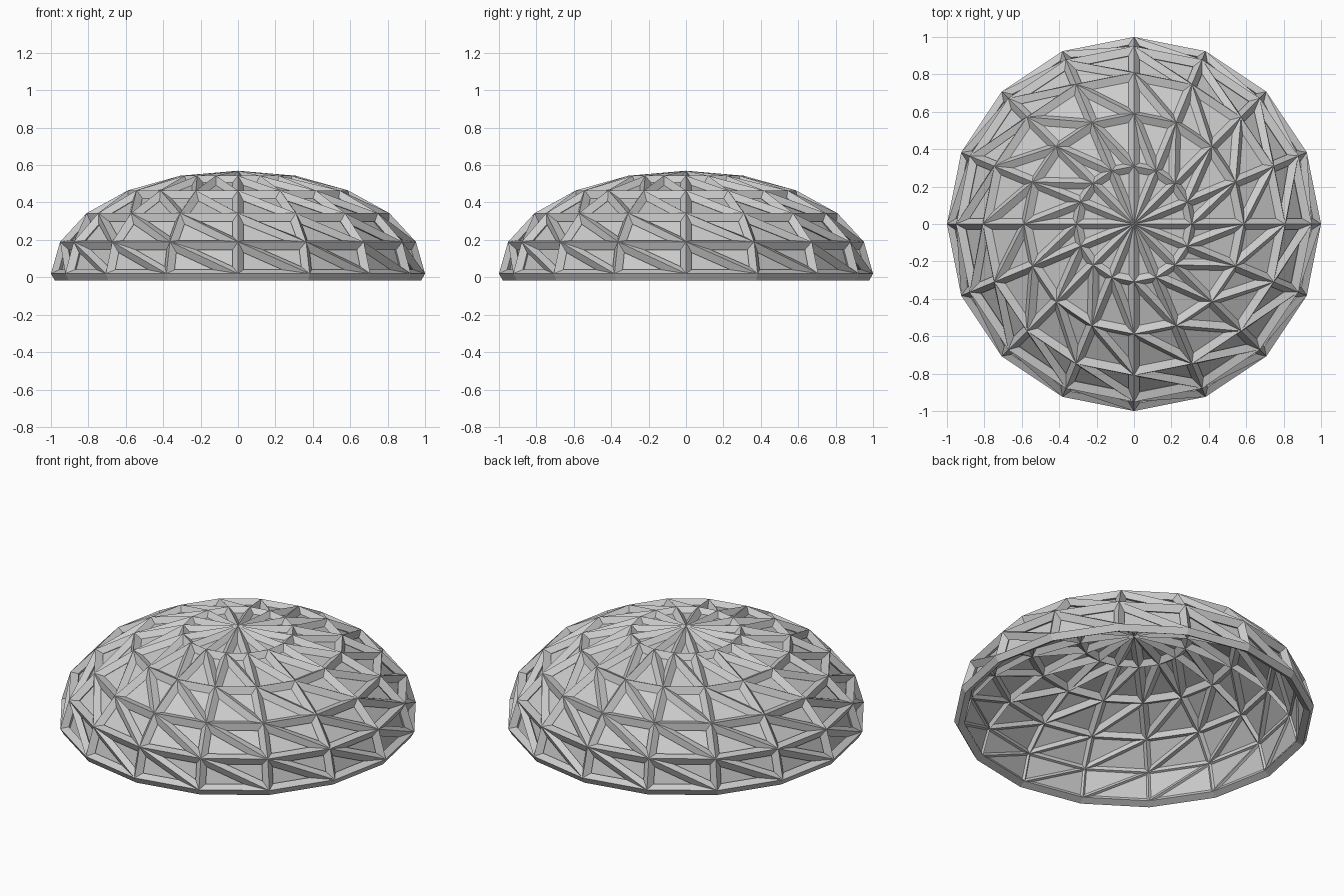
import bpy, bmesh
from math import sin, cos, pi

if "Cube" in bpy.data.objects:
    bpy.data.objects.remove(bpy.data.objects["Cube"])

SEG, RINGS, RISE, BASE = 16, 5, 0.55, 0.02


def dome(name, scale, diagonals):
    bm = bmesh.new()
    rows = []
    for j in range(RINGS):
        a = j * pi / 2 / RINGS
        rows.append([bm.verts.new((scale * cos(a) * cos(2 * pi * i / SEG),
                                   scale * cos(a) * sin(2 * pi * i / SEG),
                                   BASE + scale * RISE * sin(a))) for i in range(SEG)])
    top = bm.verts.new((0, 0, BASE + scale * RISE))
    for i in range(SEG):
        k = (i + 1) % SEG
        for lo, hi in zip(rows, rows[1:]):
            if diagonals:
                bm.faces.new((lo[i], lo[k], hi[i]))
                bm.faces.new((lo[k], hi[k], hi[i]))
            else:
                bm.faces.new((lo[i], lo[k], hi[k], hi[i]))
        bm.faces.new((rows[-1][i], rows[-1][k], top))
    me = bpy.data.meshes.new(name)
    bm.to_mesh(me)
    bm.free()
    ob = bpy.data.objects.new(name, me)
    bpy.context.collection.objects.link(ob)
    return ob


# Triangulated lattice of struts, thickened inward
lattice = dome("lattice_frame", 1.0, True)
w = lattice.modifiers.new("struts", 'WIREFRAME')
w.thickness = 0.06
w.offset = -1
w.use_even_offset = True
w.use_boundary = True

# Recessed panel shell behind the struts
dome("inner_shell", 0.95, False)
